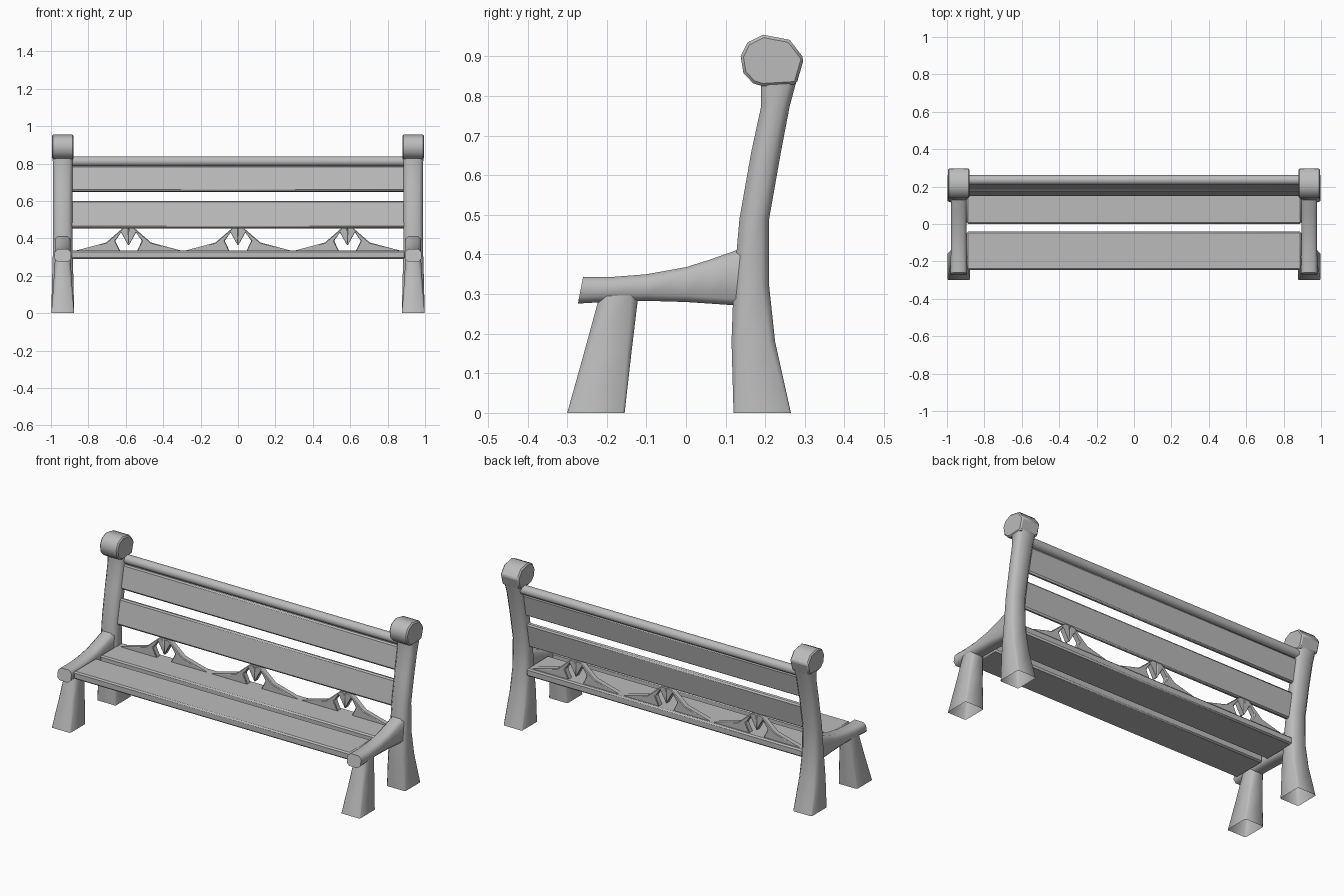
import bpy, bmesh, math
from mathutils import Vector

old = bpy.data.objects.get("Cube")
if old:
    bpy.data.objects.remove(old, do_unlink=True)

grey = bpy.data.materials.new("plain_grey")
grey.use_nodes = True
grey.diffuse_color = (0.5, 0.5, 0.5, 1)
grey.node_tree.nodes["Principled BSDF"].inputs["Base Color"].default_value = (0.5, 0.5, 0.5, 1)


def finish(name, bm, bevel=0, segments=1):
    """Turn a bmesh into a shaded object."""
    bmesh.ops.recalc_face_normals(bm, faces=bm.faces)
    mesh = bpy.data.meshes.new(name)
    bm.to_mesh(mesh)
    bm.free()
    mesh.materials.append(grey)
    obj = bpy.data.objects.new(name, mesh)
    bpy.context.collection.objects.link(obj)
    if bevel:
        mod = obj.modifiers.new("soft_edges", "BEVEL")
        mod.width, mod.segments = bevel, segments
        mod.limit_method = "ANGLE"
        mod.angle_limit = math.radians(50)
    bpy.ops.object.select_all(action="DESELECT")
    obj.select_set(True)
    bpy.context.view_layer.objects.active = obj
    bpy.ops.object.shade_smooth_by_angle(angle=math.radians(50))
    return obj


def loft(name, sections, caps):
    """Skin chamfered rectangles: each is (low edge, high edge, half width, chamfer)."""
    bm = bmesh.new()
    rings = []
    for low, high, half, cut in sections:
        low, high = Vector(low), Vector(high)
        axis = (high - low).normalized()
        ring = []
        for x, end, sign in ((half, low, 1), (half, high, -1), (-half, high, -1), (-half, low, 1)):
            side = math.copysign(cut, x)
            a = Vector((x, *(end + axis * cut * sign)))
            b = Vector((x - side, *end))
            ring += [a, b] if (x > 0) != (sign > 0) else [b, a]
        rings.append([bm.verts.new(v) for v in ring])
    for r, s in zip(rings, rings[1:]):
        for i in range(8):
            j = (i + 1) % 8
            bm.faces.new((r[i], r[j], s[j], s[i]))
    if caps[0]:
        bm.faces.new(rings[0])
    if caps[1]:
        bm.faces.new(rings[-1])
    return finish(name, bm)


def prism(name, outlines, start, depth, axis, bevel, segments=1):
    """Extrude closed outlines along x or y."""
    bm = bmesh.new()
    for pts in outlines:
        place = (lambda u, v: (start, u, v)) if axis == "x" else (lambda u, v: (u, start, v))
        face = bm.faces.new([bm.verts.new(place(u, v)) for u, v in pts])
        out = bmesh.ops.extrude_face_region(bm, geom=[face])
        moved = [g for g in out["geom"] if isinstance(g, bmesh.types.BMVert)]
        shift = (depth, 0, 0) if axis == "x" else (0, depth, 0)
        bmesh.ops.translate(bm, verts=moved, vec=shift)
    return finish(name, bm, bevel, segments)


def board(name, y, z, depth, height, tilt=0):
    """Long plank spanning the two end frames."""
    bm = bmesh.new()
    bmesh.ops.create_cube(bm, size=1)
    bmesh.ops.scale(bm, verts=bm.verts, vec=(1.79, depth, height))
    obj = finish(name, bm, 0.008)
    obj.location = (0, y, z)
    obj.rotation_euler.x = -tilt


# End frames: hollow-footed legs, curved posts, seat rails and rounded heads
post = [(0, .12, .265, .061, .006), (.18, .115, .225, .057, .015), (.32, .12, .21, .053, .02),
        (.49, .135, .21, .051, .02), (.66, .165, .24, .052, .02), (.775, .19, .262, .053, .018),
        (.86, .19, .285, .054, .015)]
leg = [(0, -.3, -.155, .061, .006), (.15, -.258, -.138, .05, .012), (.3, -.217, -.12, .041, .018)]
rail = [(-.273, .276, -.26, .343, .044), (-.19, .281, -.19, .343, .043), (-.1, .283, -.1, .35, .042),
        (0, .28, 0, .368, .042), (.06, .276, .06, .387, .042), (.15, .27, .14, .415, .042)]
head = [(.195, .955), (.262, .942), (.298, .895), (.279, .83), (.193, .825),
        (.17, .832), (.145, .858), (.138, .9), (.155, .935)]

for side, s in (("left", 1), ("right", -1)):
    x = s * .937
    parts = [
        loft(side + "_back_post", [((a, z), (b, z), w, c) for z, a, b, w, c in post], (False, True)),
        loft(side + "_front_leg", [((a, z), (b, z), w, c) for z, a, b, w, c in leg], (False, True)),
        loft(side + "_seat_rail", [((a, b), (c, d), w, .016) for a, b, c, d, w in rail], (True, True)),
        prism(side + "_post_head", [head], -.058, .116, "x", .007),
    ]
    for obj in parts:
        obj.location.x = x

# Seat and backrest planks
board("front_seat_slat", -.1425, .3125, .205, .045)
board("rear_seat_slat", .1, .3125, .2, .045)
board("lower_back_slat", .178, .527, .03, .147, .19)
board("upper_back_slat", .212, .718, .03, .138, .19)

# Round top rail
circle = [(.235 + .027 * math.cos(a * math.pi / 5), .812 + .027 * math.sin(a * math.pi / 5))
          for a in range(10)]
prism("top_rail", [circle], -.895, 1.79, "x", 0)

# Three pierced ornaments, each mirrored about its own centre
half = [(.292, .332), (.12, .378), (.03, .456), (0, .456), (0, .36),
        (.04, .432), (.071, .387), (.045, .332)]
for name, cx in (("left", .585), ("middle", 0), ("right", -.585)):
    outlines = [[(cx + m * u, v) for u, v in half] for m in (1, -1)]
    prism(name + "_back_ornament", outlines, .15, .035, "y", .004)
